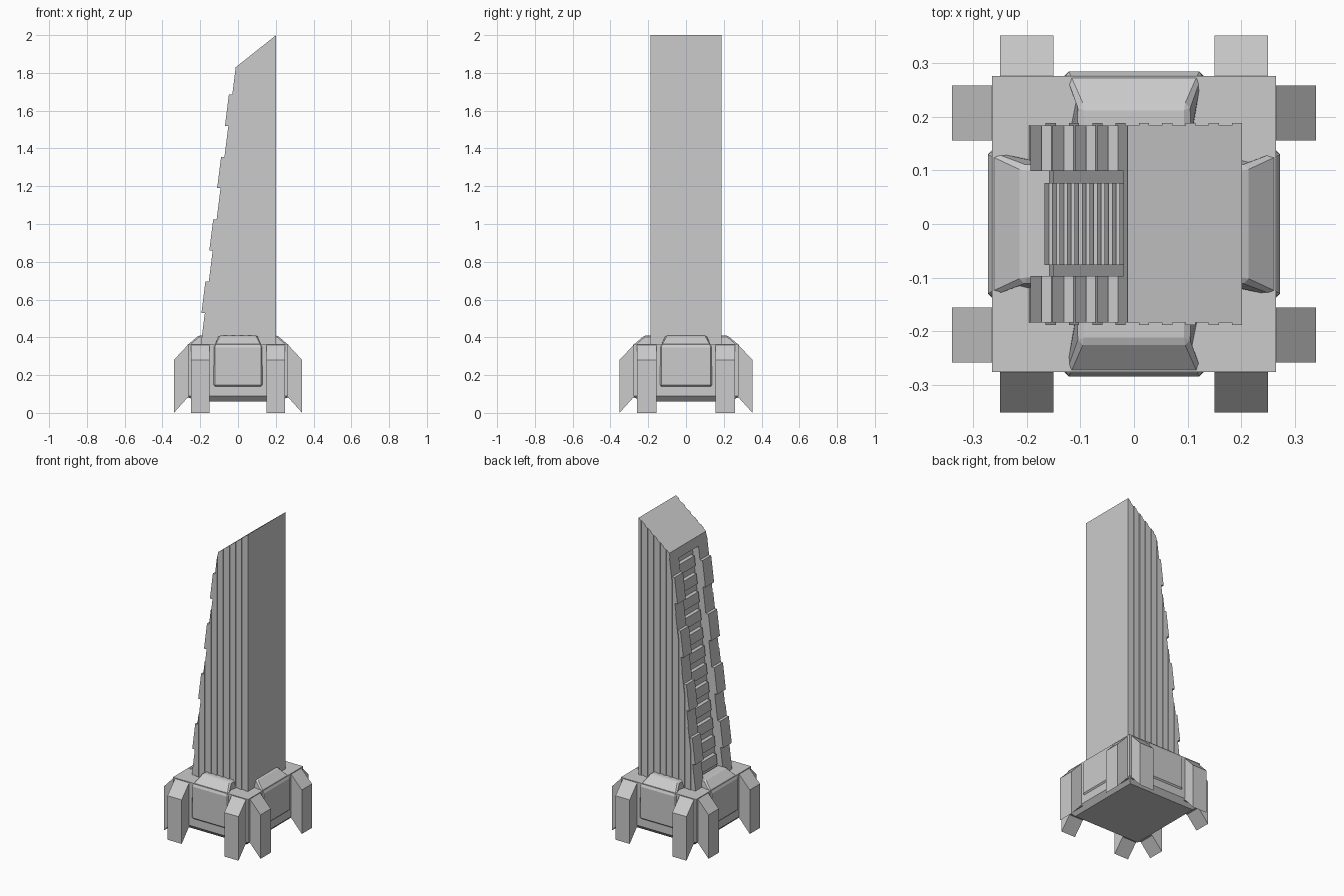
import bpy, bmesh
from math import radians, pi, atan2
from mathutils import Matrix

if "Cube" in bpy.data.objects:
    bpy.data.objects.remove(bpy.data.objects["Cube"])


def prism(name, profile, w0, w1, angle=0.0, top=None):
    """Extrude an x-z profile across y, then turn it about z.
    top = (height, factor) narrows everything above that height."""
    bm = bmesh.new()
    rings = []
    for w in (w0, w1):
        ring = []
        for x, z in profile:
            f = top[1] if top and z > top[0] else 1.0
            ring.append(bm.verts.new((x, w * f, z)))
        rings.append(ring)
    a, b = rings
    n = len(a)
    bm.faces.new(a)
    bm.faces.new(b[::-1])
    for i in range(n):
        bm.faces.new((a[i], b[i], b[(i + 1) % n], a[(i + 1) % n]))
    bmesh.ops.recalc_face_normals(bm, faces=bm.faces)
    bm.transform(Matrix.Rotation(angle, 4, 'Z'))
    me = bpy.data.meshes.new(name)
    bm.to_mesh(me)
    bm.free()
    ob = bpy.data.objects.new(name, me)
    bpy.context.collection.objects.link(ob)
    return ob


def bevel(ob, width):
    m = ob.modifiers.new("bevel", 'BEVEL')
    m.width = width
    m.segments = 1
    m.limit_method = 'ANGLE'
    m.angle_limit = radians(40)


# sloped left face and slanted roof of the tower
PEAK_X, PEAK_Z, FOOT_X, FOOT_Z = -0.012, 1.83, -0.198, 0.35
RIGHT = 0.202
SLOPE = (PEAK_X - FOOT_X) / (PEAK_Z - FOOT_Z)


def face_x(z):
    return PEAK_X - (PEAK_Z - z) * SLOPE


def top_z(x):
    if x < PEAK_X:
        return PEAK_Z - (PEAK_X - x) / SLOPE
    return PEAK_Z + (x - PEAK_X) / (RIGHT - PEAK_X) * (2.0 - PEAK_Z)


# base block with chamfered underside
bx, by, c = 0.265, 0.277, 0.03
bm = bmesh.new()
levels = [(c, 0.06), (0.0, 0.06 + c), (0.0, 0.365)]
rings = [[bm.verts.new((sx * (bx - d), sy * (by - d), z))
          for sx, sy in ((-1, -1), (1, -1), (1, 1), (-1, 1))] for d, z in levels]
for lo, hi in zip(rings, rings[1:]):
    for i in range(4):
        j = (i + 1) % 4
        bm.faces.new((lo[i], lo[j], hi[j], hi[i]))
bm.faces.new(rings[0][::-1])
bm.faces.new(rings[-1])
me = bpy.data.meshes.new("base_block")
bm.to_mesh(me)
bm.free()
bpy.context.collection.objects.link(bpy.data.objects.new("base_block", me))

# legs and side panels on all four sides
for k in range(4):
    side_x = k % 2 == 0
    face, out = (0.265, 0.34) if side_x else (0.277, 0.352)
    l0, l1 = (0.156, 0.259) if side_x else (0.15, 0.25)
    half = 0.138 if side_x else 0.13
    leg = [(face - 0.03, 0.36), (face, 0.36), (out, 0.28), (out, 0.0),
           (face + 0.003, 0.08), (face - 0.03, 0.08)]
    for s in (-1, 1):
        prism("leg", leg, s * l0, s * l1, k * pi / 2)
    d = face + 0.008
    panel = [(0.15, 0.36), (0.15, 0.41), (d - 0.065, 0.41), (d, 0.355),
             (d, 0.14), (d - 0.03, 0.14)]
    bevel(prism("side_panel", panel, -half, half, k * pi / 2, top=(0.4, 0.78)), 0.008)

# tower body with a recessed channel down the sloped face
tower = prism("tower", [(FOOT_X, FOOT_Z), (PEAK_X, PEAK_Z), (RIGHT, 2.0), (RIGHT, FOOT_Z)],
              -0.184, 0.184)
DEPTH = 0.045
cutter = prism("channel_cutter", [(face_x(0.36) - 0.1, 0.36), (face_x(0.36) + DEPTH, 0.36),
               (face_x(1.77) + DEPTH, 1.77), (face_x(1.77) - 0.1, 1.77)], -0.097, 0.099)
cutter.hide_render = True
cutter.hide_viewport = True
m = tower.modifiers.new("channel", 'BOOLEAN')
m.operation = 'DIFFERENCE'
m.solver = 'EXACT'
m.object = cutter

# vertical ribs on front and back
for i in range(9):
    x0 = 0.183 - 0.0435 * i
    x1 = x0 + 0.019
    pts = [(x0, FOOT_Z), (x0, top_z(x0))]
    if x0 < PEAK_X < x1:
        pts.append((PEAK_X, PEAK_Z))
    pts += [(x1, top_z(x1)), (x1, FOOT_Z)]
    for s in (-1, 1):
        prism("rib", pts, s * 0.18, s * 0.189)

# armour plates on the two flanks of the sloped face
for i in range(4):
    z0 = 0.53 + 0.33 * i
    z1 = z0 + 0.165
    plate = [(face_x(z0) + 0.01, z0), (face_x(z0) - 0.018, z0),
             (face_x(z1) - 0.018, z1), (face_x(z1) + 0.01, z1)]
    prism("flank_plate", plate, 0.099, 0.184)
    prism("flank_plate", plate, -0.184, -0.097)

# rungs inside the channel
for i in range(12):
    z0 = 0.43 + 0.111 * i
    z1 = z0 + 0.062
    rung = [(face_x(z0) + DEPTH + 0.01, z0), (face_x(z0) + DEPTH - 0.024, z0),
            (face_x(z1) + DEPTH - 0.024, z1), (face_x(z1) + DEPTH + 0.01, z1)]
    prism("rung", rung, -0.077, 0.077)
